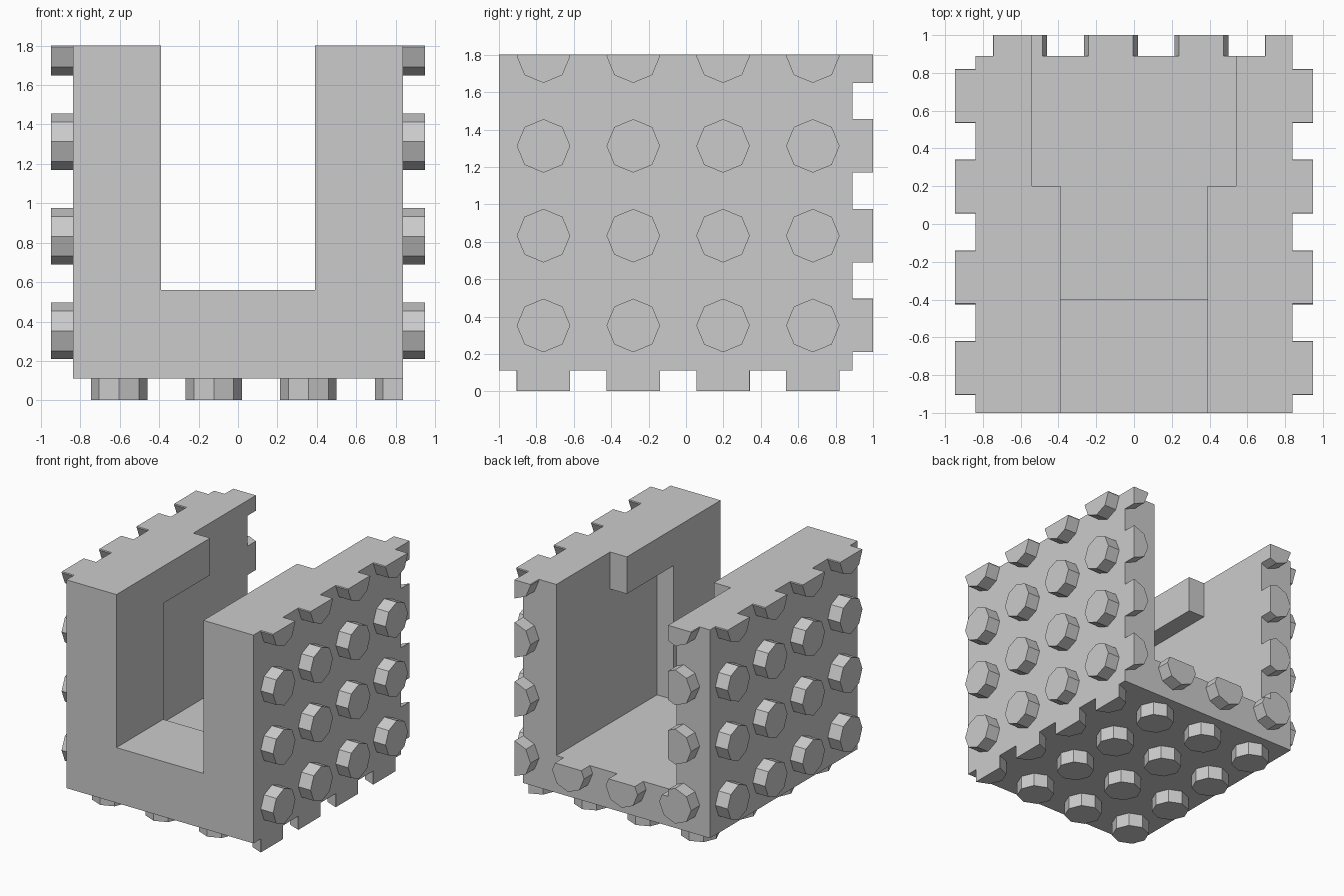
import bpy, bmesh, math
from mathutils import Matrix, Vector

old = bpy.data.objects.get("Cube")
if old:
    bpy.data.objects.remove(old, do_unlink=True)

# Main dimensions
HALF_X, FRONT, BACK = 0.838, -1.0, 0.89
BASE, TOP = 0.112, 1.8
PEG_R, PEG_H, STEP = 0.143, 0.11, 0.48
COLS_X = [-0.603 + STEP * i for i in range(4)]
COLS_Y = [-0.762 + STEP * i for i in range(4)]
ROWS_Z = [0.3525 + STEP * i for i in range(4)]

grey = bpy.data.materials.new("light_grey")
grey.use_nodes = True
grey.diffuse_color = (0.6, 0.6, 0.6, 1)
grey.node_tree.nodes["Principled BSDF"].inputs["Base Color"].default_value = (0.6, 0.6, 0.6, 1)


def make_object(name, bm):
    bmesh.ops.recalc_face_normals(bm, faces=bm.faces)
    mesh = bpy.data.meshes.new(name)
    bm.to_mesh(mesh)
    bm.free()
    mesh.materials.append(grey)
    obj = bpy.data.objects.new(name, mesh)
    bpy.context.collection.objects.link(obj)
    return obj


def box(name, low, high):
    low, high = Vector(low), Vector(high)
    bm = bmesh.new()
    size = Matrix.Diagonal((*(high - low), 1))
    bmesh.ops.create_cube(bm, size=1, matrix=Matrix.Translation((low + high) / 2) @ size)
    return make_object(name, bm)


def cut(obj, cutter):
    """Subtract the cutter and bake the result."""
    cutter.hide_render = True
    mod = obj.modifiers.new("cut", "BOOLEAN")
    mod.operation, mod.solver, mod.object = "DIFFERENCE", "EXACT", cutter
    bpy.context.view_layer.objects.active = obj
    bpy.ops.object.modifier_apply(modifier=mod.name)


def trim(bm, point, normal):
    """Slice off everything beyond a plane and close the opening."""
    geom = bm.verts[:] + bm.edges[:] + bm.faces[:]
    bmesh.ops.bisect_plane(bm, geom=geom, plane_co=point, plane_no=normal, clear_outer=True)
    rim = [e for e in bm.edges if e.is_boundary]
    bmesh.ops.holes_fill(bm, edges=rim, sides=0)


def pegs(name, centres, outward):
    """Octagonal pegs standing on a face, trimmed to the block's outline."""
    outward = Vector(outward)
    turn = outward.to_track_quat("Z", "Y").to_matrix().to_4x4()
    bm = bmesh.new()
    for c in centres:
        place = Matrix.Translation(Vector(c) + outward * PEG_H / 2) @ turn
        bmesh.ops.create_cone(bm, cap_ends=True, segments=8, radius1=PEG_R,
                              radius2=PEG_R, depth=PEG_H, matrix=place)
    trim(bm, (0, 0, TOP), (0, 0, 1))
    if not outward.x:
        trim(bm, (HALF_X, 0, 0), (1, 0, 0))
    return make_object(name, bm)


# Block with a slot and a wider undercut chamber behind it
block = box("block", (-HALF_X, FRONT, BASE), (HALF_X, BACK, TOP))
slot = box("slot_cutter", (-0.39, -1.2, 0.56), (0.39, 1.2, 2))
chamber = box("chamber_cutter", (-0.54, -0.4, 0.413), (0.54, 1.2, 1.5))
rear_opening = box("rear_opening_cutter", (-0.54, 0.2, 0.413), (0.54, 1.2, 2))
for cutter in (slot, chamber, rear_opening):
    cut(block, cutter)

# Pegs on the sides, the underside and the back
for side, sign in (("left", 1), ("right", -1)):
    pegs(side + "_pegs", [(sign * HALF_X, y, z) for y in COLS_Y for z in ROWS_Z], (sign, 0, 0))
pegs("bottom_pegs", [(x, y, BASE) for x in COLS_X for y in COLS_Y], (0, 0, -1))
back_pegs = pegs("back_pegs", [(x, BACK, z) for x in COLS_X for z in ROWS_Z], (0, 1, 0))
cut(back_pegs, rear_opening)

for cutter in (slot, chamber, rear_opening):
    bpy.data.objects.remove(cutter, do_unlink=True)
